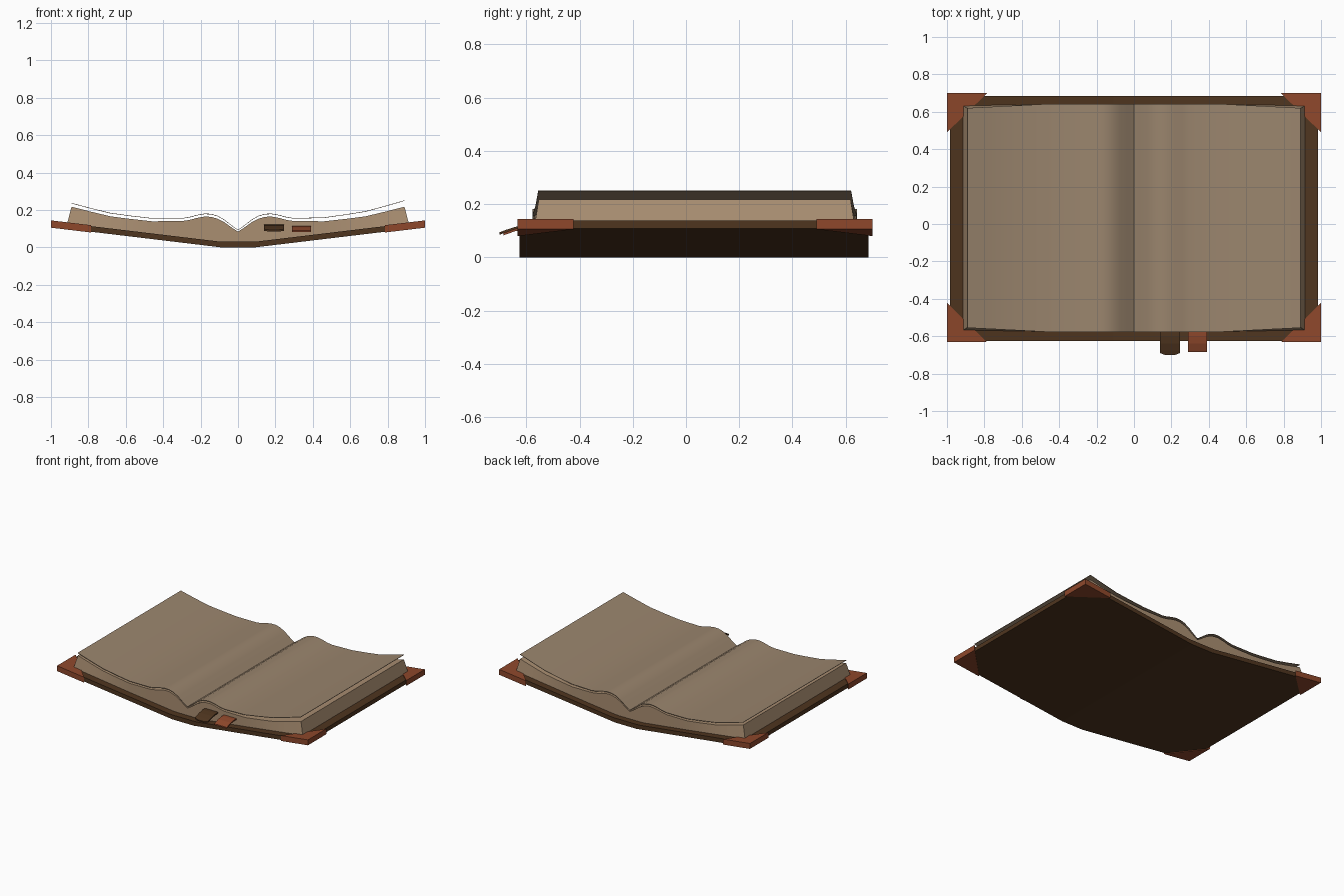
import bpy, math

if "Cube" in bpy.data.objects:
    bpy.data.objects.remove(bpy.data.objects["Cube"])

def material(name, rgb):
    m = bpy.data.materials.new(name)
    m.diffuse_color = (*[(c / 255) ** 2.2 for c in rgb], 1)
    m.use_nodes = True
    m.node_tree.nodes["Principled BSDF"].inputs["Base Color"].default_value = m.diffuse_color
    return m

COVER = material("dark brown leather", (80, 56, 36))
CORNER = material("red brown leather", (141, 73, 47))
BLOCK = material("page edge tan", (168, 141, 113))
SHEET = material("page tan", (153, 132, 109))

def make(name, verts, faces, mat, smooth=False):
    me = bpy.data.meshes.new(name)
    me.from_pydata(verts, [], faces)
    me.materials.append(mat)
    ob = bpy.data.objects.new(name, me)
    bpy.context.collection.objects.link(ob)
    bpy.ops.object.select_all(action='DESELECT')
    ob.select_set(True)
    bpy.context.view_layer.objects.active = ob
    bpy.ops.object.mode_set(mode='EDIT')
    bpy.ops.mesh.select_all(action='SELECT')
    bpy.ops.mesh.normals_make_consistent(inside=False)
    bpy.ops.object.mode_set(mode='OBJECT')
    if smooth:
        bpy.ops.object.shade_smooth_by_angle(angle=math.radians(35))
    return ob

def loft(name, sections, mat, smooth=False):
    """Join four-sided rings into a closed strip."""
    verts = [v for s in sections for v in s]
    faces = [(3, 2, 1, 0)]
    for i in range(len(sections) - 1):
        a, b = 4 * i, 4 * i + 4
        faces += [(a + j, a + (j + 1) % 4, b + (j + 1) % 4, b + j) for j in range(4)]
    e = len(verts) - 4
    faces.append((e, e + 1, e + 2, e + 3))
    return make(name, verts, faces, mat, smooth)

def ring(xb, zb, xt, zt, y0, y1, inset=0):
    return [(xb, y0 + inset * .3, zb), (xb, y1 - inset * .3, zb),
            (xt, y1 - inset, zt), (xt, y0 + inset, zt)]

def board(x):  # height of the underside of the open cover
    return max(0, 0.12 * (abs(x) - 0.085))

# cover: two tilted boards and a flat spine
loft("cover", [ring(x, board(x), x, max(0.032, board(x) + 0.030), -0.625, 0.685)
               for x in (-.985, -.11, -.085, .085, .11, .985)], COVER)

# leather corners: triangular caps wrapped round the boards
for sx in (-1, 1):
    for sy, edge in ((-1, -0.632), (1, 0.70)):
        pts = [(1.0, edge), (0.785, edge), (1.0, edge - sy * 0.21)]
        verts = [(sx * x, y, board(x) + dz) for dz in (-0.004, 0.035) for x, y in pts]
        make("cover_corner", verts, [(0, 1, 2), (3, 4, 5), (0, 1, 4, 3),
                                     (1, 2, 5, 4), (2, 0, 3, 5)], CORNER)

# page curve: distance from the fold, block height
CURVE = [(0, .085), (.03, .104), (.075, .136), (.11, .154), (.145, .164), (.18, .165),
         (.22, .158), (.26, .147), (.30, .141), (.46, .140), (.57, .152), (.68, .166),
         (.785, .191), (.89, .218)]
FULL = [(-x, z) for x, z in reversed(CURVE[1:])] + CURVE

def taper(x):
    return 0.022 * max(0, (abs(x) - 0.46) / 0.43)

# page block
loft("page_block", [ring(x * (1.028 if abs(x) > .88 else 1), max(.03, board(x) + .026),
                         x, z, -0.575, 0.64, taper(x)) for x, z in FULL], BLOCK, True)

# loose top sheets floating just above the block
for side, lift in ((-1, 0.004), (1, 0.018)):
    secs = []
    for x, z in CURVE:
        h = z + 0.010 + 0.006 * min(1, x / .1) + lift * max(0, (x - .3) / .59)
        t = taper(x)
        secs.append(ring(side * x, h - 0.003, side * x, h, -0.577 + t, 0.642 - t))
    loft("left_sheet" if side < 0 else "right_sheet", secs, SHEET, True)

# ribbon bookmarks hanging out of the front edge
def ribbon(name, x0, x1, path, mat, bulge=0):
    secs = []
    for y, z in path:
        secs.append([(x0, y, z), (x1, y, z), (x1, y, z + .009), (x0, y, z + .009)])
    ob = loft(name, secs, mat)
    for v in ob.data.vertices[-4:]:
        v.co.y += bulge

ribbon("dark_bookmark", .14, .245, [(-.55, .113), (-.60, .112), (-.64, .106), (-.675, .095),
                                    (-.69, .089)], COVER)
tip = [(.14, -.69), (.245, -.69), (.22, -.70), (.165, -.70)]
make("dark_bookmark_tip", [(x, y, .089 + .35 * (y + .69) + d) for d in (0, .009) for x, y in tip],
     [(0, 1, 2, 3), (4, 5, 6, 7)] + [(j, (j + 1) % 4, (j + 1) % 4 + 4, j + 4) for j in range(4)],
     COVER)
ribbon("red_bookmark", .29, .39, [(-.55, .106), (-.60, .105), (-.64, .099), (-.685, .083)], CORNER)
